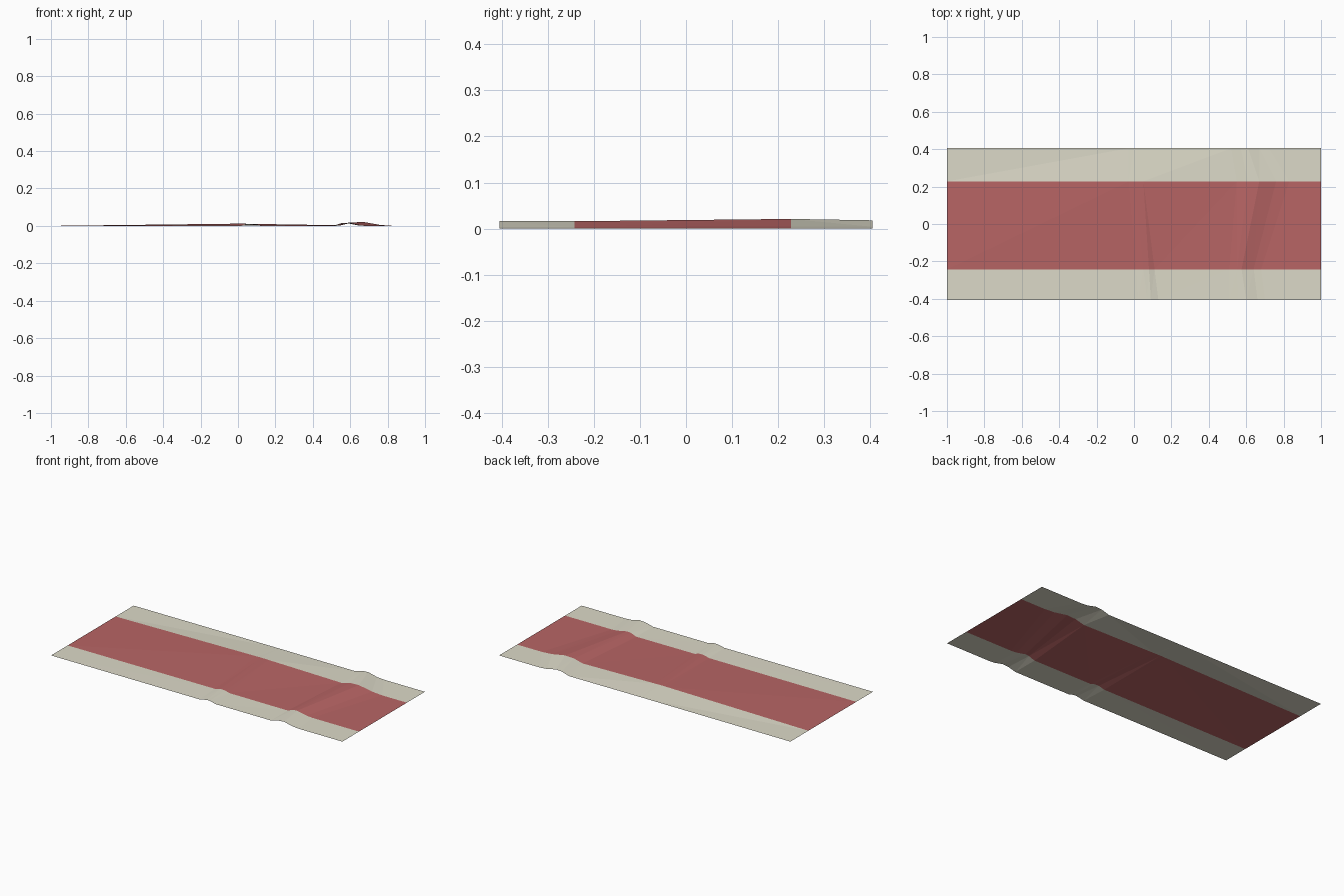
import bpy, bmesh


def material(name, color):
    m = bpy.data.materials.new(name)
    m.diffuse_color = color
    return m


# Four rows across the cloth: y position, then (x, z) stations along its length
rows = [
    (-0.405, [(-1, 0), (0.02, 0), (0.07, 0.010), (0.09, 0.010), (0.13, 0),
              (0.51, 0), (0.56, 0.013), (0.60, 0.016), (0.66, 0.003), (0.70, 0), (1, 0)]),
    (-0.242, [(-1, 0), (0.01, 0.001), (0.05, 0.011), (0.08, 0.010), (0.11, 0.001),
              (0.51, 0), (0.55, 0.014), (0.575, 0.016), (0.64, 0.003), (0.68, 0), (1, 0)]),
    (0.228, [(-1, 0), (-0.03, 0.0115), (0, 0.012), (0.02, 0.0118), (0.05, 0.0112),
             (0.55, 0.003), (0.61, 0.018), (0.67, 0.021), (0.76, 0.005), (0.83, 0), (1, 0)]),
    (0.405, [(-1, 0), (-0.03, 0.001), (0, 0.001), (0.02, 0.001), (0.05, 0.001),
             (0.52, 0), (0.57, 0.015), (0.61, 0.018), (0.67, 0.004), (0.72, 0), (1, 0)]),
]

# Thin wrinkled cloth sheet with a red centre stripe and cream borders
bm = bmesh.new()
grid = [[bm.verts.new((x, y, z)) for x, z in pts] for y, pts in rows]
for r in range(3):
    lower, upper = grid[r], grid[r + 1]
    for c in range(len(lower) - 1):
        f = bm.faces.new((lower[c], lower[c + 1], upper[c + 1], upper[c]))
        f.material_index = 1 if r == 1 else 0
bmesh.ops.triangulate(bm, faces=bm.faces[:])

mesh = bpy.data.meshes.new("runner_rug")
bm.to_mesh(mesh)
bm.free()
mesh.materials.append(material("cream_border", (0.72, 0.70, 0.58, 1)))
mesh.materials.append(material("red_stripe", (0.48, 0.13, 0.13, 1)))
rug = bpy.data.objects.new("runner_rug", mesh)
bpy.context.collection.objects.link(rug)
